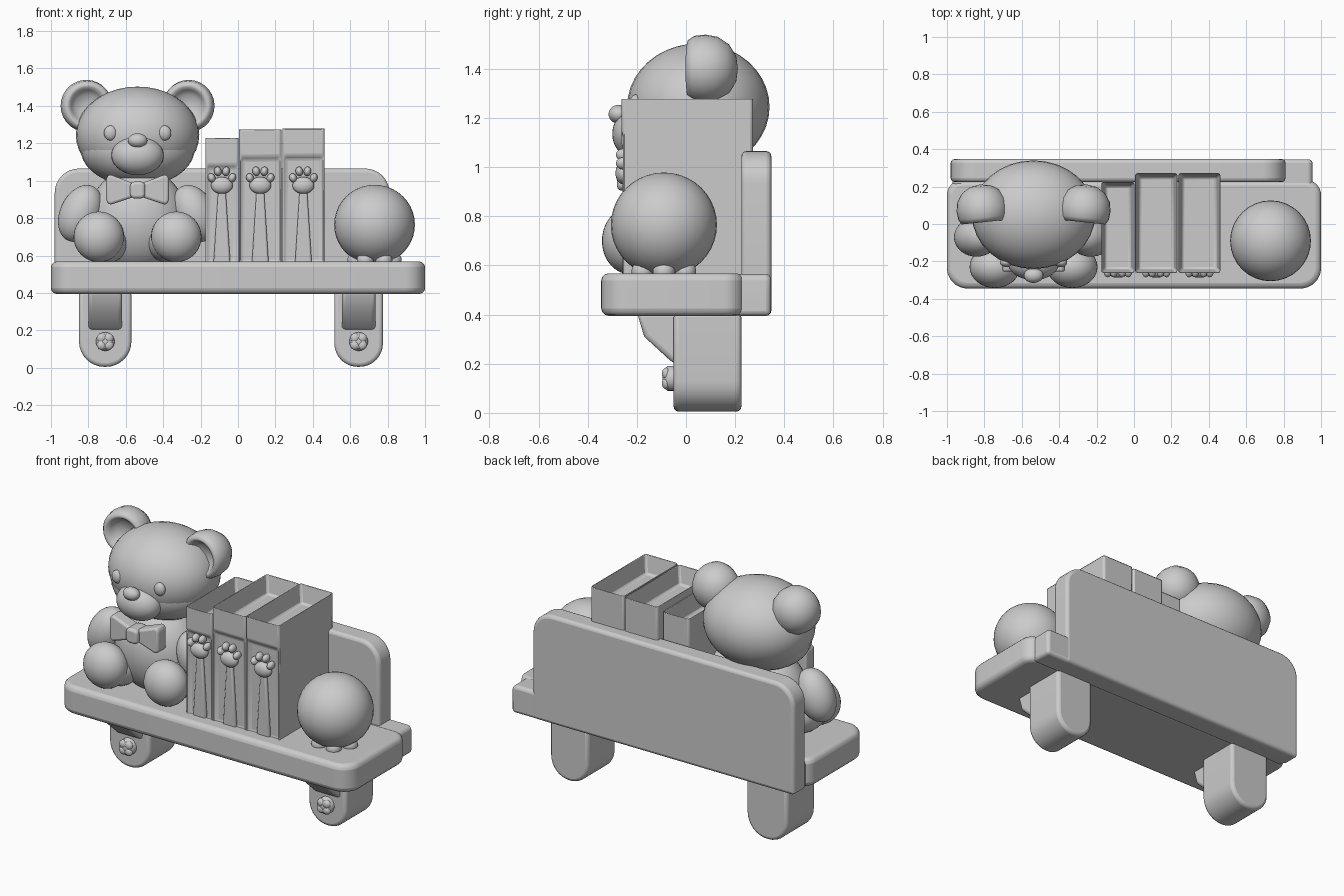
import bpy, bmesh, math
from mathutils import Matrix, Vector

old = bpy.data.objects.get("Cube")
if old:
    bpy.data.objects.remove(old, do_unlink=True)

GREY = (0.6, 0.6, 0.6, 1)
mat = bpy.data.materials.new("plain grey")
mat.use_nodes = True
mat.diffuse_color = GREY
mat.node_tree.nodes["Principled BSDF"].inputs["Base Color"].default_value = GREY


def finish(name, bm, bevel=0.0, segments=3, angle=40):
    """Turn a bmesh into a smooth shaded, optionally bevelled object."""
    bmesh.ops.recalc_face_normals(bm, faces=bm.faces)
    mesh = bpy.data.meshes.new(name)
    bm.to_mesh(mesh)
    bm.free()
    mesh.materials.append(mat)
    ob = bpy.data.objects.new(name, mesh)
    bpy.context.collection.objects.link(ob)
    if bevel:
        mod = ob.modifiers.new("soft edges", "BEVEL")
        mod.width, mod.segments = bevel, segments
        mod.limit_method, mod.angle_limit = "ANGLE", math.radians(35)
    bpy.ops.object.select_all(action="DESELECT")
    ob.select_set(True)
    bpy.context.view_layer.objects.active = ob
    bpy.ops.object.shade_smooth_by_angle(angle=math.radians(angle))
    return ob


def blob(name, centre, radii, tilt=0.0):
    """Ellipsoid, tilted about the y axis by degrees."""
    bm = bmesh.new()
    m = (Matrix.Translation(centre) @ Matrix.Rotation(math.radians(tilt), 4, "Y")
         @ Matrix.Diagonal((*radii, 1)))
    bmesh.ops.create_uvsphere(bm, u_segments=32, v_segments=20, radius=1, matrix=m)
    return finish(name, bm, angle=60)


def rounded(u0, u1, v0, v1, low, high):
    """Rectangle outline with separate radii for the low and high corners."""
    pts = []
    for i, (u, v, r, su, sv) in enumerate([(u1, v1, high, -1, -1), (u0, v1, high, 1, -1),
                                           (u0, v0, low, 1, 1), (u1, v0, low, -1, 1)]):
        steps = 8 if r else 0
        for k in range(steps + 1):
            a = math.pi / 2 * (i + k / max(steps, 1))
            pts.append((u + su * r + r * math.cos(a), v + sv * r + r * math.sin(a)))
    return pts


def prism(name, outline, axis, lo, hi, bevel=0.02):
    """Extrude a 2D outline along an axis."""
    place = {"x": lambda u, v, w: (w, u, v),
             "y": lambda u, v, w: (u, w, v),
             "z": lambda u, v, w: (u, v, w)}[axis]
    bm = bmesh.new()
    face = bm.faces.new([bm.verts.new(place(u, v, lo)) for u, v in outline])
    new = bmesh.ops.extrude_face_region(bm, geom=[face])["geom"]
    bmesh.ops.translate(bm, vec=place(0, 0, hi - lo),
                        verts=[g for g in new if isinstance(g, bmesh.types.BMVert)])
    return finish(name, bm, bevel)


def lathe_y(name, profile, centre, turn=0.0):
    """Spin (radius, depth) points about the y axis."""
    bm = bmesh.new()
    vs = [bm.verts.new((r, y, 0)) for r, y in profile]
    es = [bm.edges.new(p) for p in zip(vs, vs[1:])]
    bmesh.ops.spin(bm, geom=vs + es, cent=(0, 0, 0), axis=(0, 1, 0),
                   angle=math.tau, steps=28)
    bmesh.ops.remove_doubles(bm, verts=bm.verts, dist=0.0005)
    bmesh.ops.transform(bm, verts=bm.verts, matrix=Matrix.Translation(centre)
                        @ Matrix.Rotation(math.radians(turn), 4, "Z"))
    return finish(name, bm, angle=70)


# Shelf board, rear rail and back panel
prism("shelf_board", rounded(-1, 1, -0.345, 0.235, 0.11, 0.08), "z", 0.395, 0.568, 0.03)
prism("rear_rail", rounded(-0.97, 0.955, 0.395, 0.565, 0, 0.03), "y", 0.2, 0.345)
prism("back_panel", rounded(-0.98, 0.81, 0.395, 1.065, 0.02, 0.13), "y", 0.225, 0.347)

# Wall brackets with a front gusset and a round screw
for side, x, w in (("right", -0.71, 0.14), ("left", 0.645, 0.13)):
    prism(side + "_bracket", rounded(x - w, x + w, 0.005, 0.41, w - 0.005, 0), "y", -0.05, 0.225)
    prism(side + "_gusset", [(0, 0.41), (-0.2, 0.41), (-0.17, 0.31), (-0.05, 0.2), (0, 0.2)],
          "x", x - 0.09, x + 0.09)
    lathe_y(side + "_screw", [(0, -0.045), (0.03, -0.042), (0.05, -0.025), (0.05, 0.03)],
            (x, -0.05, 0.14))
    for k in range(4):
        a = math.tau * (k + 0.5) / 4
        blob(side + "_screw_lobe", (x + 0.027 * math.cos(a), -0.08, 0.14 + 0.027 * math.sin(a)),
             (0.025, 0.018, 0.025))


def book(name, x0, x1, y1, top):
    """Hollow-topped volume with a recessed spine, a rib and a paw badge."""
    y0, base = -0.262, 0.55
    bm = bmesh.new()
    bmesh.ops.create_cube(bm, size=1, matrix=Matrix.Translation(
        ((x0 + x1) / 2, (y0 + y1) / 2, (base + top) / 2))
        @ Matrix.Diagonal((x1 - x0, y1 - y0, top - base, 1)))
    bmesh.ops.bisect_plane(bm, geom=bm.verts[:] + bm.edges[:] + bm.faces[:],
                           plane_co=(0, 0, top - 0.15), plane_no=(0, 0, 1))
    bm.normal_update()
    lid = max(bm.faces, key=lambda f: f.calc_center_median().z)
    spine = [f for f in bm.faces if f.normal.y < -0.9
             and f.calc_center_median().z < top - 0.2]
    bmesh.ops.inset_individual(bm, faces=[lid], thickness=0.03)
    bmesh.ops.translate(bm, verts=lid.verts, vec=(0, 0, -0.12))
    bmesh.ops.inset_individual(bm, faces=spine, thickness=0.025)
    bmesh.ops.translate(bm, verts=spine[0].verts, vec=(0, 0.02, 0))
    finish(name, bm, 0.012, 2)

    x = (x0 + x1) / 2
    prism(name + "_rib", [(x - 0.045, 0.56), (x + 0.045, 0.56), (x + 0.02, 0.95),
                          (x - 0.02, 0.95)], "y", -0.258, -0.23, 0.01)
    blob(name + "_paw_pad", (x, -0.255, 0.975), (0.058, 0.032, 0.045))
    for dx, dz in ((-0.055, 0.04), (-0.022, 0.075), (0.022, 0.075), (0.055, 0.04)):
        blob(name + "_paw_toe", (x + dx, -0.255, 0.975 + dz), (0.02, 0.03, 0.025), dx * 400)


book("book_short", -0.175, 0.003, 0.225, 1.235)
book("book_middle", 0.006, 0.232, 0.272, 1.28)
book("book_tall", 0.237, 0.462, 0.272, 1.285)

# Ball on a small ring of nubs
blob("ball", (0.73, -0.09, 0.765), (0.216, 0.216, 0.213))
for k in range(6):
    a = math.tau * k / 6
    blob("ball_nub", (0.73 + 0.1 * math.cos(a), -0.09 + 0.1 * math.sin(a), 0.575),
         (0.045, 0.045, 0.045))

# Seated bear: body and head
BX = -0.537
blob("bear_body", (BX, 0.0, 0.79), (0.27, 0.215, 0.28))
blob("bear_head", (BX, 0.05, 1.245), (0.33, 0.29, 0.258))
blob("bear_cheeks", (BX, 0.03, 1.17), (0.305, 0.255, 0.2))
blob("bear_muzzle", (BX, -0.2, 1.135), (0.14, 0.1, 0.105))
blob("bear_nose", (BX, -0.275, 1.215), (0.052, 0.04, 0.038))

# Mirrored bear parts
ear = [(0, 0.07), (0.06, 0.062), (0.085, 0.035), (0.1, 0.012), (0.118, 0.01), (0.134, 0.035),
       (0.139, 0.08), (0.13, 0.13), (0.1, 0.175), (0.055, 0.203), (0, 0.212)]
for name, s in (("right", -1), ("left", 1)):
    lathe_y(name + "_ear", ear, (BX + s * 0.265, 0, 1.4), -s * 6)
    blob(name + "_eye", (BX + s * 0.145, -0.205, 1.255), (0.035, 0.025, 0.04))
    blob(name + "_arm", (BX + s * 0.305, -0.07, 0.825), (0.11, 0.105, 0.16), -s * 25)
    blob(name + "_leg", (BX + s * 0.18, -0.12, 0.675), (0.13, 0.17, 0.12))
    blob(name + "_foot", (BX + s * 0.207, -0.23, 0.7), (0.135, 0.112, 0.135))
    # Bow tie wing
    wing = [(BX + s * u, v) for u, v in ((0, 0.92), (0.06, 0.9), (0.15, 0.87), (0.168, 0.89),
                                         (0.168, 1.015), (0.15, 1.035), (0.06, 1.0), (0, 0.98))]
    prism(name + "_bow_wing", wing, "y", -0.255, -0.17, 0.02)
prism("bow_knot", rounded(BX - 0.04, BX + 0.04, 0.905, 0.995, 0.025, 0.025), "y", -0.28, -0.17, 0.015)
